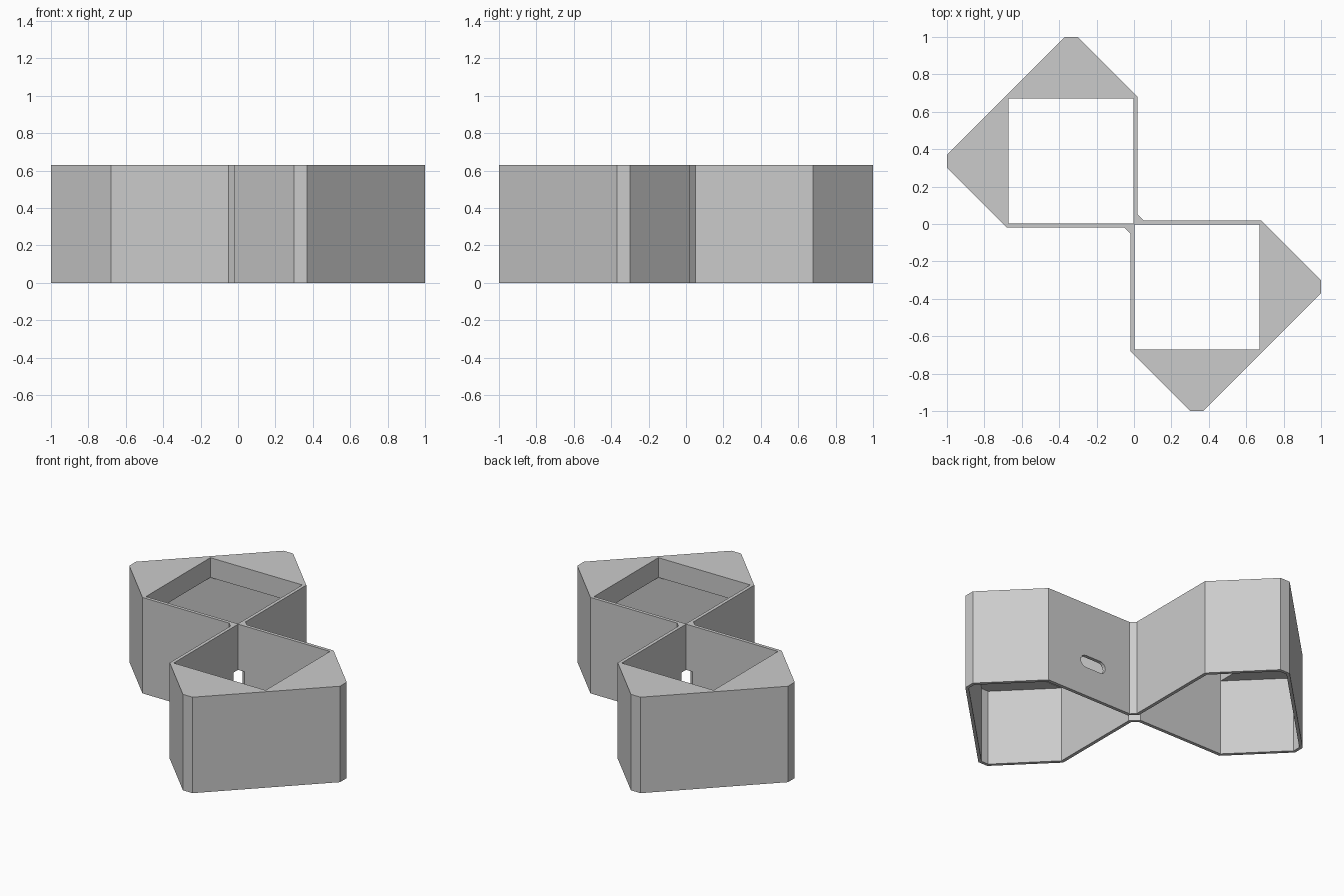
import bpy
import bmesh
from math import pi, cos, sin
from mathutils import Matrix

HEIGHT, LID_Z = 0.63, 0.50

default_cube = bpy.data.objects.get("Cube")
if default_cube:
    bpy.data.objects.remove(default_cube, do_unlink=True)

grey = bpy.data.materials.new("plain_grey")
grey.use_nodes = True
colour = (0.6, 0.6, 0.6, 1)
grey.diffuse_color = colour
grey.node_tree.nodes["Principled BSDF"].inputs["Base Color"].default_value = colour


def prism(name, outline, low, high, matrix=Matrix()):
    """Extrude a flat outline from low to high along local z."""
    bm = bmesh.new()
    face = bm.faces.new([bm.verts.new((x, y, low)) for x, y in outline])
    top = bmesh.ops.extrude_face_region(bm, geom=[face])["geom"]
    verts = [v for v in top if isinstance(v, bmesh.types.BMVert)]
    bmesh.ops.translate(bm, verts=verts, vec=(0, 0, high - low))
    bmesh.ops.recalc_face_normals(bm, faces=bm.faces)
    bm.transform(matrix)
    mesh = bpy.data.meshes.new(name)
    bm.to_mesh(mesh)
    bm.free()
    obj = bpy.data.objects.new(name, mesh)
    bpy.context.collection.objects.link(obj)
    return obj


def rect(x0, x1, y0, y1):
    return [(x0, y0), (x1, y0), (x1, y1), (x0, y1)]


def turned(points):
    return [(-x, -y) for x, y in points]


# Outer shell: one half of the outline, repeated by a half turn
half = [(0.02, 0.05), (0.02, 0.68), (-0.30, 1), (-0.37, 1),
        (-1, 0.37), (-1, 0.30), (-0.68, -0.02), (-0.05, -0.02)]
body = prism("twin_holder_body", half + turned(half), 0, HEIGHT)
body.data.materials.append(grey)

# Hollow below each lid, and the square opening through it
gap = 0.002
hollow = [(-gap, gap), (-gap, 0.67), (-0.31, 0.98), (-0.362, 0.98),
          (-0.98, 0.362), (-0.98, 0.31), (-0.67, gap)]
opening = rect(-0.67, -gap, gap, 0.67)
cutters = []
for side, place in (("left", turned), ("right", list)):
    cutters.append(prism(side + "_hollow_cutter", place(hollow), -0.1, LID_Z))
    cutters.append(prism(side + "_opening_cutter", place(opening), LID_Z - 0.1, HEIGHT + 0.1))

# Passage between the two hollows at the central corner, open at the bottom
cutters.append(prism("passage_cutter", rect(-0.06, 0.06, -0.0325, 0.0325), -0.1, 0.33,
                     Matrix.Rotation(-pi / 4, 4, "Z")))

# Rounded slot in the back wall of the left compartment
radius, reach, steps = 0.04, 0.055, 8
slot = []
for end in (0, 1):
    for i in range(steps + 1):
        a = pi * (i / steps + end) - pi / 2
        slot.append((radius * cos(a) + reach * (1 - 2 * end), radius * sin(a)))
cutters.append(prism("slot_cutter", slot, -0.06, 0.06,
                     Matrix.Translation((0.335, 0.01, 0.235)) @ Matrix.Rotation(pi / 2, 4, "X")))

# Cut everything, then discard the cutters
for cutter in cutters:
    cutter.hide_render = True
    mod = body.modifiers.new(cutter.name, "BOOLEAN")
    mod.operation = "DIFFERENCE"
    mod.solver = "EXACT"
    mod.object = cutter
bpy.context.view_layer.update()
graph = bpy.context.evaluated_depsgraph_get()
finished = bpy.data.meshes.new_from_object(body.evaluated_get(graph))
body.modifiers.clear()
body.data = finished
for cutter in cutters:
    bpy.data.objects.remove(cutter, do_unlink=True)
